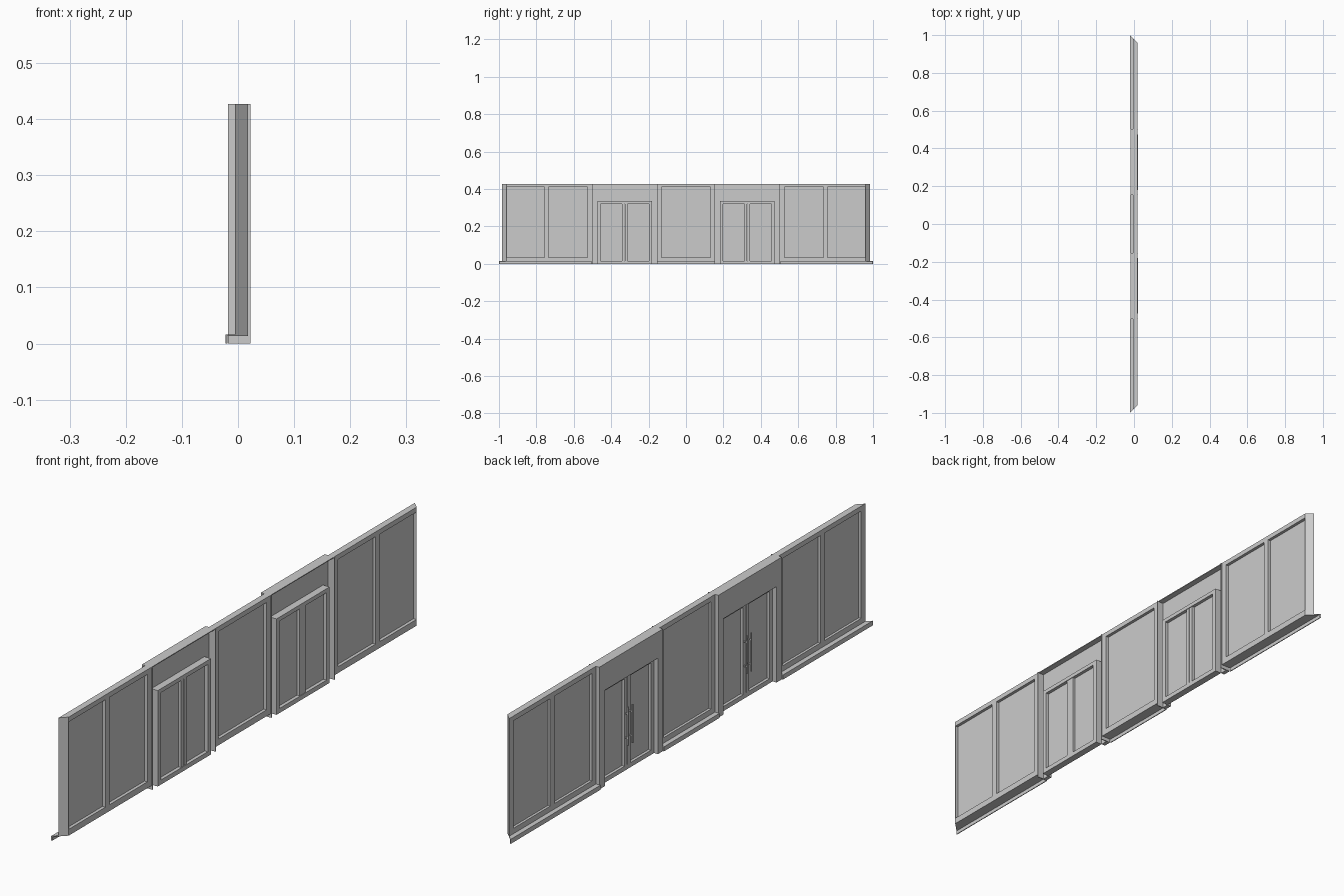
import bpy
import bmesh

if "Cube" in bpy.data.objects:
    bpy.data.objects.remove(bpy.data.objects["Cube"], do_unlink=True)

grey = bpy.data.materials.new("plain_grey")
grey.use_nodes = True
COLOUR = (0.6, 0.6, 0.6, 1.0)
grey.diffuse_color = COLOUR
grey.node_tree.nodes["Principled BSDF"].inputs["Base Color"].default_value = COLOUR

TOP = 0.427
BACK, FRONT = -0.005, 0.018      # depth of the window frames
SKIN, SKIN_IN = -0.018, -0.003   # depth of the door surround
DOOR_IN = 0.022
BAY, POST = 0.504, 0.153         # edges of the door bays
SILL = 0.016
MITRE = 0.978                    # corner mitre: y = MITRE - x


class Part:
    """Collects prisms into one named object, optionally flipped in y."""

    def __init__(self, name, side=1):
        self.name, self.side, self.bm = name, side, bmesh.new()

    def prism(self, plan, z0, z1):
        low = [self.bm.verts.new((x, y * self.side, z0)) for x, y in plan]
        high = [self.bm.verts.new((x, y * self.side, z1)) for x, y in plan]
        self.bm.faces.new(low)
        self.bm.faces.new(high)
        for i in range(len(plan)):
            j = (i + 1) % len(plan)
            self.bm.faces.new((low[i], low[j], high[j], high[i]))

    def box(self, x0, x1, y0, y1, z0, z1):
        self.prism([(x0, y0), (x1, y0), (x1, y1), (x0, y1)], z0, z1)

    def mitred(self, x0, x1, y0, z0, z1):
        self.prism([(x0, y0), (x1, y0), (x1, MITRE - x1), (x0, MITRE - x0)], z0, z1)

    def finish(self):
        bmesh.ops.recalc_face_normals(self.bm, faces=self.bm.faces)
        mesh = bpy.data.meshes.new(self.name)
        self.bm.to_mesh(mesh)
        self.bm.free()
        mesh.materials.append(grey)
        obj = bpy.data.objects.new(self.name, mesh)
        bpy.context.collection.objects.link(obj)


LOW, HIGH = 0.035, 0.41          # window opening heights

# Centre window: frame, pane and sill
part = Part("centre_window_frame")
for s in (-1, 1):
    part.box(BACK, FRONT, *sorted((s * 0.132, s * POST)), LOW, HIGH)
part.box(BACK, FRONT, -POST, POST, SILL, LOW)
part.box(BACK, FRONT, -POST, POST, HIGH, TOP)
part.finish()

part = Part("centre_window_pane")
part.box(0.004, 0.007, -0.132, 0.132, LOW, HIGH)
part.finish()

part = Part("centre_sill")
part.box(-0.022, FRONT, -POST, POST, SILL - 0.003, SILL)
part.box(-0.022, -0.019, -POST, POST, 0, SILL - 0.003)
part.finish()

for side, label in ((1, "back"), (-1, "front")):
    # Outer double window with mitred corner
    part = Part(label + "_window_frame", side)
    part.box(BACK, FRONT, BAY, 0.526, LOW, HIGH)
    part.box(BACK, FRONT, 0.734, 0.757, LOW, HIGH)
    part.mitred(BACK, FRONT, 0.959, LOW, HIGH)
    part.mitred(BACK, FRONT, BAY, SILL, LOW)
    part.mitred(BACK, FRONT, BAY, HIGH, TOP)
    part.finish()

    part = Part(label + "_window_panes", side)
    part.box(0.004, 0.007, 0.526, 0.734, LOW, HIGH)
    part.box(0.004, 0.007, 0.757, 0.962, LOW, HIGH)
    part.finish()

    part = Part(label + "_sill", side)
    part.mitred(-0.022, FRONT, BAY, SILL - 0.003, SILL)
    part.mitred(-0.022, -0.019, BAY, 0, SILL - 0.003)
    part.finish()

    # Door surround: face, side returns and cap
    d0, d1, head = 0.181, 0.474, 0.335
    part = Part(label + "_door_surround", side)
    part.box(SKIN, SKIN_IN, POST, d0, 0, TOP)
    part.box(SKIN, SKIN_IN, d1, BAY, 0, TOP)
    part.box(SKIN, SKIN_IN, d0, d1, head, TOP)
    part.box(SKIN_IN, DOOR_IN, POST, POST + 0.003, 0, TOP)
    part.box(SKIN_IN, DOOR_IN, BAY - 0.003, BAY, 0, TOP)
    part.box(SKIN_IN, FRONT, POST + 0.003, BAY - 0.003, TOP - 0.003, TOP)
    part.finish()

    # Door frame and pair of glazed leaves
    mid, jamb, sash = (d0 + d1) / 2, 0.017, 0.016
    part = Part(label + "_door_frame", side)
    part.box(SKIN_IN, DOOR_IN, d0, d0 + jamb, 0, head)
    part.box(SKIN_IN, DOOR_IN, d1 - jamb, d1, 0, head)
    part.box(SKIN_IN, DOOR_IN, d0 + jamb, d1 - jamb, head - 0.014, head)
    part.box(SKIN_IN, DOOR_IN, d0 + jamb, d1 - jamb, 0, 0.016)
    part.finish()

    for s, leaf in ((-1, "inner"), (1, "outer")):
        edge = mid + s * (mid - d0 - jamb)
        stile = sorted((mid + s * 0.001, mid + s * sash))
        pane = sorted((mid + s * sash, edge))
        part = Part(f"{label}_{leaf}_door_leaf", side)
        part.box(SKIN_IN, DOOR_IN - 0.002, *stile, 0.016, head - 0.014)
        part.box(0.007, 0.010, *pane, 0.016, head - 0.014)
        part.finish()

        # Pull handle on two standoffs
        y = mid + s * 0.012
        part = Part(f"{label}_{leaf}_door_handle", side)
        part.box(-0.016, -0.012, y - 0.002, y + 0.002, 0.09, 0.225)
        for z in (0.115, 0.2):
            part.box(-0.012, SKIN_IN, y - 0.002, y + 0.002, z - 0.002, z + 0.002)
        part.finish()
